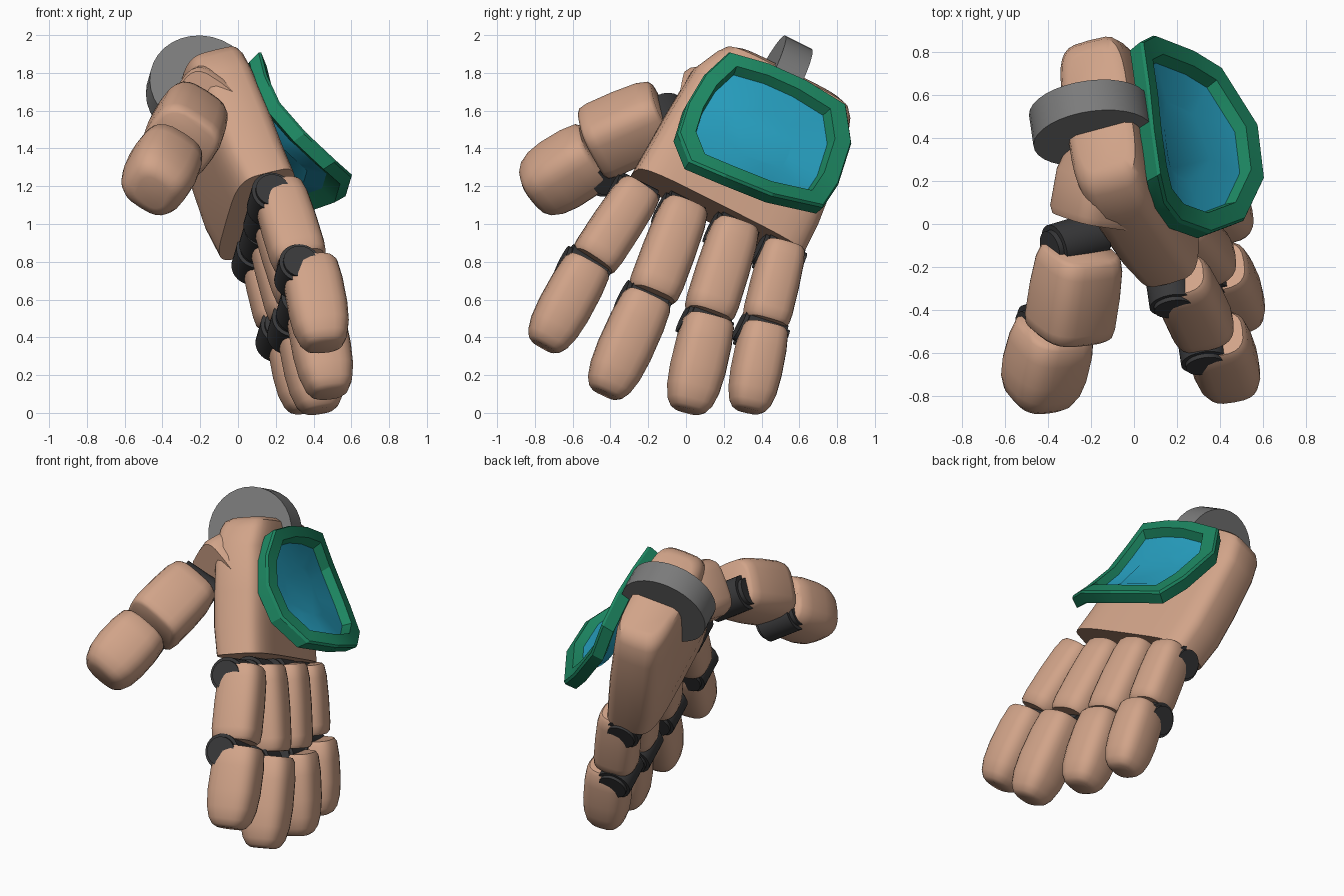
import bpy, bmesh, math
from mathutils import Vector as V, Matrix

if "Cube" in bpy.data.objects:
    bpy.data.objects.remove(bpy.data.objects["Cube"])

def mat(name, rgb):
    m = bpy.data.materials.new(name)
    m.diffuse_color = (*rgb, 1)
    m.use_nodes = True
    m.node_tree.nodes["Principled BSDF"].inputs["Base Color"].default_value = m.diffuse_color
    return m

SKIN = mat("tan_shell", (0.64, 0.37, 0.25))
DARK = mat("dark_joint", (0.04, 0.04, 0.042))
GREY = mat("grey_metal", (0.2, 0.2, 0.2))
GREEN = mat("green_frame", (0.012, 0.24, 0.12))
BLUE = mat("blue_panel", (0.02, 0.35, 0.53))

# hand axes: across the knuckles, and out of the back of the hand
ACROSS = V((-0.13, 0.89, -0.45)).normalized()
BACK = V((0.94, 0.25, 0.23)).normalized()

def finish(name, bm, material, angle=35):
    bmesh.ops.recalc_face_normals(bm, faces=bm.faces)
    me = bpy.data.meshes.new(name)
    bm.to_mesh(me)
    bm.free()
    ob = bpy.data.objects.new(name, me)
    bpy.context.collection.objects.link(ob)
    me.materials.append(material)
    bpy.ops.object.select_all(action='DESELECT')
    ob.select_set(True)
    bpy.context.view_layer.objects.active = ob
    bpy.ops.object.shade_smooth_by_angle(angle=math.radians(angle))
    return ob

def skin_rings(bm, rings, caps=True, loop=False):
    rows = [[bm.verts.new(p) for p in r] for r in rings]
    pairs = list(zip(rows, rows[1:])) + ([(rows[-1], rows[0])] if loop else [])
    n = len(rows[0])
    for a, b in pairs:
        for i in range(n):
            j = (i + 1) % n
            bm.faces.new((a[i], a[j], b[j], b[i]))
    if caps:
        bm.faces.new(rows[0])
        bm.faces.new(rows[-1])

def oval(c, u, v, a, b, power, n=24):
    pts = []
    for i in range(n):
        t = math.tau * i / n
        cu, sv = math.cos(t), math.sin(t)
        pts.append(c + u * a * math.copysign(abs(cu) ** (2 / power), cu)
                   + v * b * math.copysign(abs(sv) ** (2 / power), sv))
    return pts

MIDDLE = [(0, .78), (.04, .88), (.18, .96), (.5, 1), (.85, 1), (.96, .96), (1, .86)]
TIP = [(0, .82), (.05, .93), (.25, 1), (.55, 1.01), (.76, .95), (.9, .82), (.97, .66), (1, .48)]
BLOCK = [(0, .75), (.5, 1), (.92, .98), (1, .9)]

def segment(name, p, q, up, a, b, profile, power=2.9):
    p, q = V(p), V(q)
    d = (q - p).normalized()
    side = d.cross(up).normalized()
    v = side.cross(d)
    bm = bmesh.new()
    skin_rings(bm, [oval(p.lerp(q, t), side, v, a * s, b * s, power) for t, s in profile])
    finish(name, bm, SKIN, 45)

def drum(name, c, axis, r, length, material, bevel):
    bm = bmesh.new()
    bmesh.ops.create_cone(bm, cap_ends=True, segments=32, radius1=r, radius2=r, depth=length)
    if bevel:
        rims = [e for e in bm.edges if abs(e.verts[0].co.z - e.verts[1].co.z) < 1e-5]
        bmesh.ops.bevel(bm, geom=rims, offset=bevel, segments=2, affect='EDGES')
    rot = V((0, 0, 1)).rotation_difference(axis).to_matrix().to_4x4()
    bm.transform(Matrix.Translation(c) @ rot)
    finish(name, bm, material, 30)

# palm: sections from knuckles to wrist
bm = bmesh.new()
sections = [((.1, .165, 1.05), .5, .175), ((.03, .245, 1.2), .495, .185),
            ((-.035, .33, 1.38), .48, .185), ((-.12, .44, 1.62), .45, .175),
            ((-.155, .5, 1.72), .40, .17), ((-.165, .52, 1.76), .365, .155),
            ((-.17, .53, 1.78), .31, .12)]
skin_rings(bm, [oval(V(c), ACROSS, BACK, a, b, 4.2, 32) for c, a, b in sections])
finish("palm", bm, SKIN)

# wrist pivot disc
drum("wrist_disc", V((-.2, .47, 1.712)), ACROSS, .28, .16, GREY, 0)

# fingers: knuckle, middle joint, start of tip, end of tip, half width, half depth
FINGERS = {
    "index": ((.21, -.24, 1.19), (.33, -.495, .8), (.38, -.515, .79), (.46, -.755, .35), .133, .148),
    "middle": ((.19, 0, 1.1), (.345, -.18, .62), (.39, -.2, .61), (.49, -.43, .1), .138, .145),
    "ring": ((.17, .27, 1.0), (.30, .12, .52), (.34, .125, .5), (.44, .01, .01), .137, .14),
    "pinky": ((.13, .52, .89), (.23, .42, .48), (.28, .42, .46), (.37, .33, .01), .125, .135),
}
for name, (k, m, s, e, a, b) in FINGERS.items():
    k, m, s, e = V(k), V(m), V(s), V(e)
    segment(name + "_lower", k, m, BACK, a, b, MIDDLE)
    segment(name + "_tip", s, e, BACK, a * 1.04, b * 1.04, TIP)
    drum(name + "_knuckle_joint", k + (m - k).normalized() * .06 - BACK * .06,
         ACROSS, .11, .245, DARK, .02)
    drum(name + "_middle_joint", s + (e - s).normalized() * .03 - BACK * .075,
         ACROSS, .11, .255, DARK, .02)

# thumb
UP = V((.5, -.2, .75)).normalized()
HINGE = V((-.1, -.8, -.58)).cross(UP).normalized()
segment("thumb_base", (-.1, .42, 1.65), (-.185, .01, 1.61), UP, .19, .19, BLOCK, 3.8)
segment("thumb_lower", (-.245, -.12, 1.59), (-.305, -.5, 1.42), UP, .19, .185, MIDDLE, 3.3)
segment("thumb_tip", (-.365, -.48, 1.38), (-.455, -.825, 1.165), UP, .182, .18, TIP)
drum("thumb_base_joint", V((-.27, -.08, 1.54)), HINGE, .11, .29, DARK, .025)
drum("thumb_middle_joint", V((-.395, -.45, 1.29)), HINGE, .105, .27, DARK, .025)

# back-of-hand shield: green frame around a dished blue panel
OUT = V((.72, .42, .55)).normalized()
rim = [V(p) for p in (
    (.1, .22, 1.9), (.07, .43, 1.84), (.05, .63, 1.75), (.02, .84, 1.62), (.08, .87, 1.42),
    (.26, .8, 1.2), (.39, .72, 1.08), (.56, .45, 1.14), (.59, .2, 1.24), (.5, .01, 1.32),
    (.34, -.05, 1.47), (.2, .0, 1.63), (.13, .09, 1.78))]
mid = sum(rim, V()) / len(rim)

def ring(scale, lift):
    return [mid + (p - mid) * scale + OUT * lift for p in rim]

bm = bmesh.new()
skin_rings(bm, [ring(.98, -.06), ring(1, .012), ring(.98, .028), ring(.8, .03), ring(.74, -.06)],
           caps=False, loop=True)
finish("shield_frame", bm, GREEN, 25)

bm = bmesh.new()
skin_rings(bm, [ring(.4, -.045), ring(.78, -.025), ring(.8, -.05), ring(.58, -.115)])
finish("shield_panel", bm, BLUE, 40)
